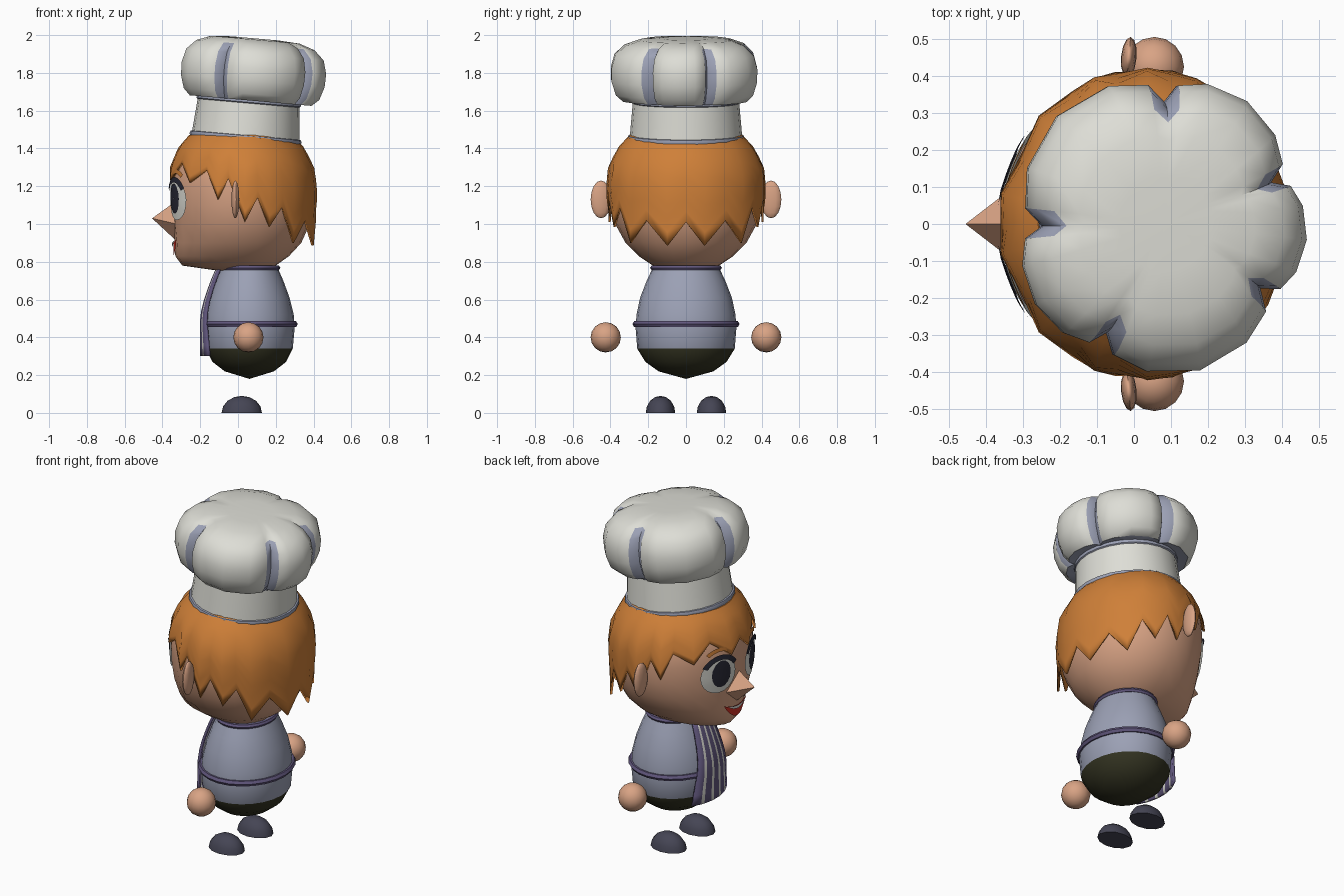
import bpy, bmesh, math
from mathutils import Matrix, Vector

if "Cube" in bpy.data.objects:
    bpy.data.objects.remove(bpy.data.objects["Cube"])


def material(name, r, g, b):
    m = bpy.data.materials.new(name)
    lin = [((c + .055) / 1.055) ** 2.4 if c > .04 else c / 12.92 for c in (r, g, b)]
    m.diffuse_color = (*lin, 1)
    m.use_nodes = True
    m.node_tree.nodes["Principled BSDF"].inputs["Base Color"].default_value = m.diffuse_color
    return m


WHITE = material("white", .87, .87, .84)
HAIR = material("orange_hair", .81, .50, .22)
SKIN = material("skin", .85, .64, .52)
GREY = material("blue_grey", .61, .63, .71)
PURPLE = material("purple", .38, .34, .49)
TROUSER = material("dark_olive", .20, .20, .13)
SHOE = material("charcoal", .27, .27, .33)
PUPIL = material("dark_pupil", .16, .16, .21)
RED = material("red", .82, .20, .15)


def surface(name, rows, mats, wrap=True, rule=None, front=False, angle=40):
    """Skin rows of points; a single-point row closes as a fan."""
    bm = bmesh.new()
    vs = [[bm.verts.new(p) for p in row] for row in rows]
    for r in range(len(vs) - 1):
        a, b = vs[r], vs[r + 1]
        n = max(len(a), len(b))
        for c in range(n if wrap else n - 1):
            d = (c + 1) % n
            if len(a) == 1:
                quad = (a[0], b[d], b[c])
            elif len(b) == 1:
                quad = (a[c], a[d], b[0])
            else:
                quad = (a[c], a[d], b[d], b[c])
            f = bm.faces.new(quad)
            f.material_index = rule(r, c) if rule else 0
    bmesh.ops.recalc_face_normals(bm, faces=bm.faces)
    if front:
        for f in bm.faces:
            f.normal_update()
            if f.normal.x > 0:
                f.normal_flip()
    me = bpy.data.meshes.new(name)
    bm.to_mesh(me)
    bm.free()
    ob = bpy.data.objects.new(name, me)
    bpy.context.collection.objects.link(ob)
    for m in mats:
        me.materials.append(m)
    bpy.ops.object.select_all(action='DESELECT')
    ob.select_set(True)
    bpy.context.view_layer.objects.active = ob
    bpy.ops.object.shade_smooth_by_angle(angle=math.radians(angle))
    return ob


def thicken(ob, t):
    mod = ob.modifiers.new("thickness", 'SOLIDIFY')
    mod.thickness, mod.offset = t, 0


def oval(cx, front, back, ry, z, n=24):
    pts = []
    for i in range(n):
        a = math.tau * i / n
        c = math.cos(a)
        pts.append((cx - (front if c > 0 else back) * c, ry * math.sin(a), z))
    return pts


def lookup(table, z):
    """Linear interpolation of a profile table by height."""
    z = min(max(z, table[0][0]), table[-1][0])
    for lo, hi in zip(table, table[1:]):
        if z <= hi[0]:
            t = (z - lo[0]) / (hi[0] - lo[0])
            return [a + (b - a) * t for a, b in zip(lo[1:], hi[1:])]


def ellipsoid(name, mat, c, r, lower=-90, steps=8, n=16, tilt=0):
    rows = []
    for i in range(steps + 1):
        a = math.radians(lower + (90 - lower) * i / steps)
        k, z = math.cos(a), math.sin(a) * r[2]
        rows.append([(0, 0, z)] if k < 1e-4 else oval(0, r[0] * k, r[0] * k, r[1] * k, z, n))
    if lower > -90:
        rows.insert(0, [(0, 0, rows[0][0][2])])
    m = Matrix.Translation(c) @ Matrix.Rotation(math.radians(tilt), 4, 'Z')
    return surface(name, [[m @ Vector(p) for p in row] for row in rows], [mat])


# --- Body: shirt above, trousers below ---
BX = .06
BODY = [(.22, .13, .145), (.27, .195, .215), (.34, .23, .258), (.45, .24, .267), (.52, .235, .262),
        (.61, .213, .243), (.70, .18, .208), (.78, .145, .17)]
rows = [[(BX, 0, .18)]] + [oval(BX, a, a, b, z) for z, a, b in BODY] + [[(BX, 0, .79)]]
surface("body", rows, [TROUSER, GREY], rule=lambda r, c: int(r >= 3))


# Belt and collar rings
def band(name, z, tube):
    rx, ry = lookup(BODY, z)
    rows = []
    for i in range(7):
        a = math.tau * i / 6
        o = tube * math.cos(a)
        rows.append(oval(BX, rx + o, rx + o, ry + o, z + tube * math.sin(a)))
    surface(name, rows, [PURPLE])


band("belt", .47, .018)
band("collar", .768, .014)

# Striped apron wrapped round the front
cols = [0]
for i in range(9):
    cols.append(cols[-1] + (.15 if i % 2 == 0 else .0625))
rows = []
for i in range(9):
    z = .30 + .47 * i / 8
    w = .16 - .08 * i / 8
    rx, ry = lookup(BODY, max(z, .42))
    rows.append([(BX - (rx + .018) * math.sqrt(1 - ((2 * u - 1) * w / (ry + .018)) ** 2),
                  (2 * u - 1) * w, z) for u in cols])
thicken(surface("apron", rows, [PURPLE, WHITE], wrap=False, rule=lambda r, c: c % 2, front=True), .014)

# Hands, shoes and ears
for s, side in ((1, "left"), (-1, "right")):
    ellipsoid(side + "_hand", SKIN, (.055, s * .425, .40), (.08, .08, .08))
    ellipsoid(side + "_shoe", SHOE, (.02, s * .135, 0), (.107, .078, .09), lower=0, steps=4, n=12)
    ellipsoid(side + "_ear", SKIN, (-.014, s * .45, 1.13), (.021, .055, .1), n=12, tilt=s * -5)

# --- Head: height, front x, back x, half width ---
HX = .03
HEAD = [(.755, -.12, .15, .12), (.78, -.295, .20, .175), (.83, -.332, .27, .25), (.90, -.335, .335, .32),
        (1.0, -.345, .38, .375), (1.1, -.352, .40, .40), (1.2, -.354, .40, .405), (1.3, -.342, .385, .395),
        (1.4, -.30, .335, .345), (1.47, -.24, .27, .28)]
rows = [[(HX, 0, .75)]] + [oval(HX, HX - f, b - HX, w, z) for z, f, b, w in HEAD] + [[(HX, 0, 1.48)]]
surface("head", rows, [SKIN])

# Nose pyramid
surface("nose", [[(-.455, 0, 1.03)], [(-.33, 0, 1.12), (-.325, .10, 1.0), (-.32, 0, .905), (-.325, -.10, 1.0)]],
        [SKIN], front=True, angle=10)

# Hair shell with a zigzag hem: angle from the front, hem height
HEM = [(0, 1.30), (11, 1.23), (30, 1.325), (44, 1.22), (60, 1.285), (70, 1.13), (78, 1.24), (91, 1.01),
       (101, 1.14), (111, .985), (122, 1.09), (134, .90), (149, 1.02), (166, .885), (180, 1.01)]
HEM += [(360 - a, z) for a, z in HEM[-2:0:-1]]
rows = []
for k in range(9):
    row = []
    for a, hem in HEM:
        z = hem + (1.465 - hem) * k / 8
        f, b, w = lookup(HEAD, max(z, 1.07))
        c = math.cos(math.radians(a))
        row.append((HX - ((HX - f if c > 0 else b - HX) + .012) * c,
                    (w + .012) * math.sin(math.radians(a)), z))
    rows.append(row)
thicken(surface("hair", rows + [[(HX, 0, 1.48)]], [HAIR]), .012)


# --- Face plates laid on the head surface ---
def plate(name, mat, fn, nu, nv, lift):
    rows = []
    for i in range(nu + 1):
        row = []
        for j in range(nv + 1):
            y, z = fn(i / nu, j / nv)
            f, b, w = lookup(HEAD, z)
            row.append((HX - (HX - f) * math.sqrt(1 - (y / w) ** 2) - lift, y, z))
        rows.append(row)
    surface(name, rows, [mat], wrap=False, front=True)


def polar(cy, cz, ry, rz, r0=.02, r1=1, a0=0, a1=360):
    def fn(u, v):
        r, a = r0 + (r1 - r0) * u, math.radians(a0 + (a1 - a0) * v)
        return cy + ry * r * math.cos(a), cz + rz * r * math.sin(a)
    return fn


for s, side in ((1, "left"), (-1, "right")):
    plate(side + "_eye", WHITE, polar(s * .15, 1.13, .105, .11), 4, 20, .008)
    plate(side + "_iris", PUPIL, polar(s * .145, 1.135, .058, .08), 3, 16, .013)
    plate(side + "_lid", PUPIL, polar(s * .15, 1.13, .11, .11, .82, 1.08, 30, 150), 2, 12, .016)
    plate(side + "_brow", HAIR, polar(s * .15, 1.17, .11, .11, .88, 1.08, 50, 130), 1, 8, .012)

# Smiling mouth and upper teeth
plate("mouth", RED, lambda u, v: ((2 * v - 1) * .105,
      .90 + .02 * (2 * v - 1) ** 2 - .065 * u * (1 - (2 * v - 1) ** 2)), 3, 12, .008)
plate("teeth", WHITE, lambda u, v: ((2 * v - 1) * .085,
      .90 + .013 * (2 * v - 1) ** 2 - .02 * u * (1 - (2 * v - 1) ** 2)), 1, 8, .014)

# --- Chef hat, tilted backwards ---
PIVOT = Vector((.04, 0, 1.455))
TILT = Matrix.Translation(PIVOT) @ Matrix.Rotation(math.radians(5), 4, 'Y') @ Matrix.Translation(-PIVOT)


def tilted(rows):
    return [[TILT @ Vector(p) for p in row] for row in rows]


# Hat band with a trim at its foot
prof = [(.285, 1.44), (.306, 1.443), (.31, 1.455), (.306, 1.468), (.297, 1.47), (.282, 1.64), (.288, 1.645),
        (.288, 1.665), (.25, 1.67)]
rows = [[(.04, 0, 1.44)]] + [oval(.04, r * .96, r * .96, r, z) for r, z in prof]
surface("hat_band", tilted(rows), [WHITE, GREY], rule=lambda r, c: int(r < 5 or r > 5))

# Puffed crown: lobes between uneven creases
CREASES = [-117, -32, 20, 88, 181, 243]
STEPS = [(0, .80), (.08, .92), (.25, .975), (.5, 1.0), (.75, .975), (.92, .92)]
columns = [(math.radians(a + (b - a) * t), f) for a, b in zip(CREASES, CREASES[1:]) for t, f in STEPS]
# radius, height, crease strength
PUFF = [(.26, 1.665, .3), (.345, 1.655, .8), (.385, 1.69, 1), (.408, 1.76, 1), (.41, 1.83, 1), (.39, 1.90, 1),
        (.335, 1.95, .9), (.25, 1.978, .5), (.13, 1.985, .1)]
rows = [[(.04 + .97 * r * (1 - (1 - f) * k) * math.cos(a), r * (1 - (1 - f) * k) * math.sin(a), z)
         for a, f in columns] for r, z, k in PUFF]
rows = [[(.04, 0, 1.665)]] + rows + [[(.04, 0, 1.983)]]
surface("hat_crown", tilted(rows), [WHITE, GREY],
        rule=lambda r, c: int(r < 2 or (c % 6 in (0, 5) and r < 7)), angle=50)
